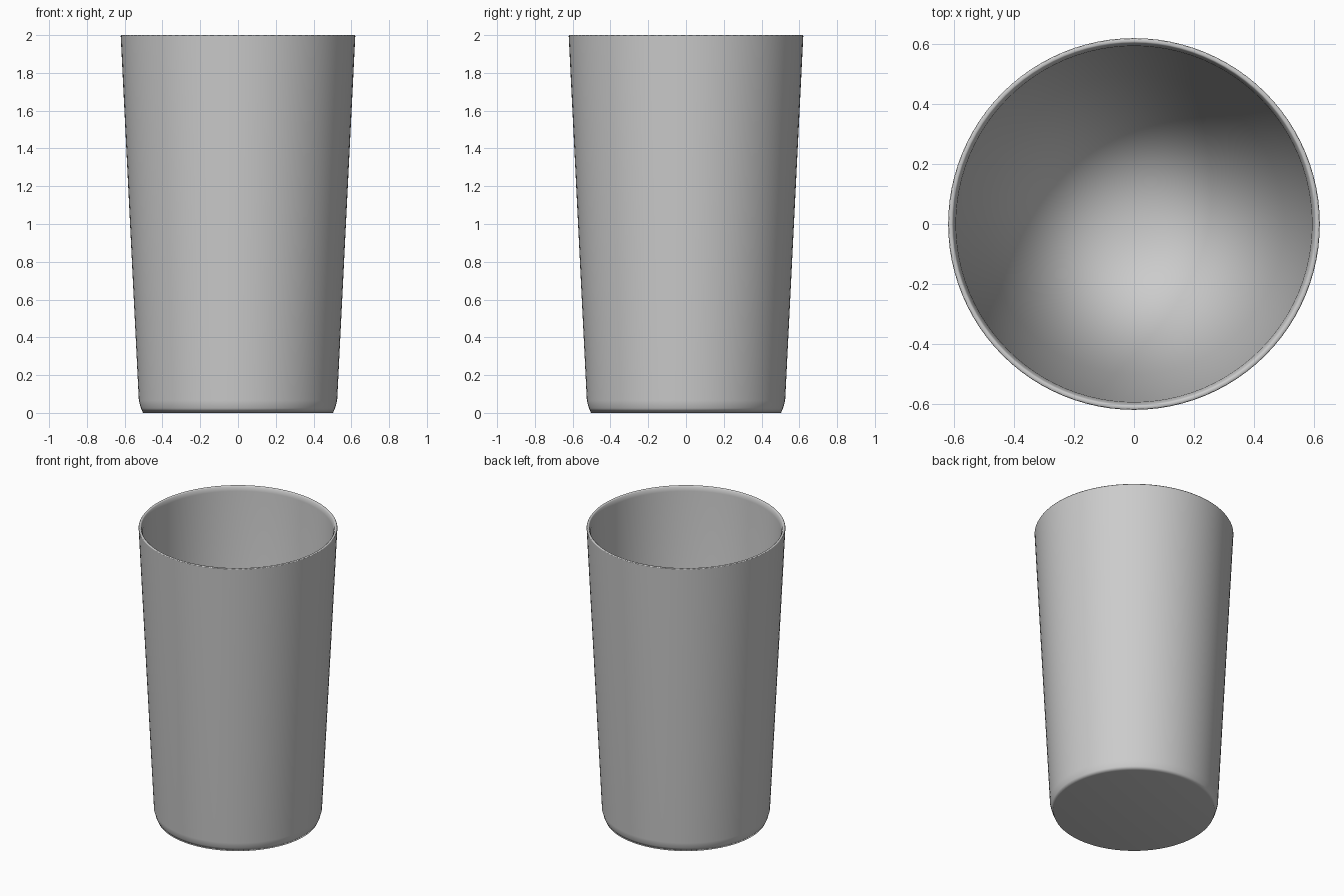
import bpy, bmesh, math

if "Cube" in bpy.data.objects:
    bpy.data.objects.remove(bpy.data.objects["Cube"])

SEGMENTS = 96

# Profile (radius, z): from underside centre, up the outer wall,
# over the thin rim, and down the inner wall to the floor centre
PROFILE = [
    (0.0, 0.0), (0.503, 0.0), (0.514, 0.025), (0.525, 0.065),
    (0.621, 1.995), (0.618, 2.0), (0.609, 2.0), (0.604, 1.996),
    (0.595, 1.97), (0.503, 0.06), (0.0, 0.06),
]


def lathe(name, profile, segments):
    bm = bmesh.new()
    rings = []
    for r, z in profile:
        if r == 0:
            rings.append([bm.verts.new((0, 0, z))] * segments)
        else:
            rings.append([bm.verts.new((r * math.cos(2 * math.pi * i / segments),
                                        r * math.sin(2 * math.pi * i / segments), z))
                          for i in range(segments)])
    for low, high in zip(rings, rings[1:]):
        for i in range(segments):
            j = (i + 1) % segments
            corners = [low[i], low[j], high[j], high[i]]
            bm.faces.new(list(dict.fromkeys(corners)))
    bmesh.ops.recalc_face_normals(bm, faces=bm.faces)
    mesh = bpy.data.meshes.new(name)
    bm.to_mesh(mesh)
    bm.free()
    obj = bpy.data.objects.new(name, mesh)
    bpy.context.collection.objects.link(obj)
    return obj


# Tapered open cup, smooth all over
cup = lathe("cup", PROFILE, SEGMENTS)
for face in cup.data.polygons:
    face.use_smooth = True

# Large faces dominate the shading, keeping walls and base even
weighted = cup.modifiers.new("weighted_normals", "WEIGHTED_NORMAL")
weighted.mode = 'FACE_AREA'
